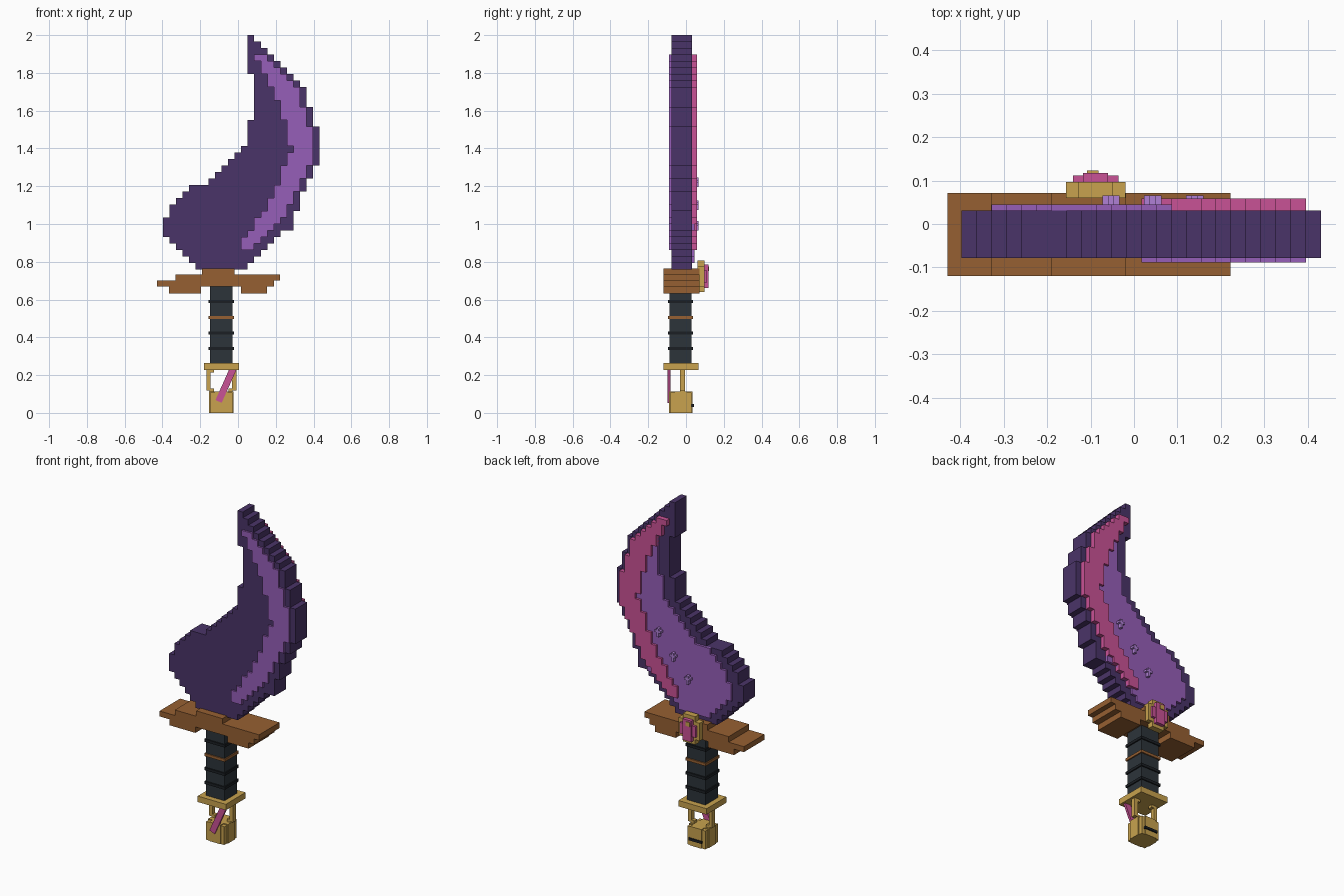
import bpy, bmesh
from mathutils import Vector, Matrix

if "Cube" in bpy.data.objects:
    bpy.data.objects.remove(bpy.data.objects["Cube"], do_unlink=True)


def material(name, r, g, b):
    """Flat material from display colour values."""
    rgba = [(c / 255 / 12.92 if c < 11 else ((c / 255 + 0.055) / 1.055) ** 2.4) for c in (r, g, b)] + [1]
    m = bpy.data.materials.new(name)
    m.use_nodes = True
    m.diffuse_color = rgba
    m.node_tree.nodes["Principled BSDF"].inputs["Base Color"].default_value = rgba
    return m


dark_purple = material("dark purple", 74, 52, 104)
purple = material("purple", 150, 94, 184)
lavender = material("lavender", 176, 128, 214)
pink = material("pink", 201, 82, 150)
brown = material("brown", 150, 96, 50)
gold = material("gold", 200, 162, 78)
slate = material("slate", 44, 52, 58)
black = material("black", 27, 31, 36)


def finish(name, bm, mat):
    bmesh.ops.recalc_face_normals(bm, faces=bm.faces)
    mesh = bpy.data.meshes.new(name)
    bm.to_mesh(mesh)
    bm.free()
    mesh.materials.append(mat)
    obj = bpy.data.objects.new(name, mesh)
    bpy.context.collection.objects.link(obj)
    return obj


def boxes(name, mat, *spans):
    """One object from boxes, each given as (x span, y span, z span)."""
    bm = bmesh.new()
    for span in spans:
        mid = Vector([(a + b) / 2 for a, b in span])
        size = Vector([b - a for a, b in span])
        bmesh.ops.create_cube(bm, size=1, matrix=Matrix.Translation(mid) @ Matrix.Diagonal(size.to_4d()))
    return finish(name, bm, mat)


def extrude_y(bm, y0, y1):
    grown = bmesh.ops.extrude_face_region(bm, geom=bm.faces[:])["geom"]
    verts = [v for v in grown if isinstance(v, bmesh.types.BMVert)]
    bmesh.ops.translate(bm, verts=verts, vec=(0, y1 - y0, 0))


CELL, LEFT_X, TOP_Z = 0.0345, -0.397, 2.0


def cell_slab(name, mat, first_row, left, right, y0, y1):
    """Pixel-stepped slab: each row fills the columns from left to right."""
    bm = bmesh.new()
    for row, (start, end) in enumerate(zip(left, right), first_row):
        for col in range(start, end):
            corners = ((col, row), (col + 1, row), (col + 1, row + 1), (col, row + 1))
            bm.faces.new([bm.verts.new((LEFT_X + c * CELL, y0, TOP_Z - r * CELL)) for c, r in corners])
    bmesh.ops.remove_doubles(bm, verts=bm.verts, dist=CELL / 10)
    extrude_y(bm, y0, y1)
    return finish(name, bm, mat)


# Blade: row by row from the tip down, runs are [column] * rows
blade_left = ([13] * 6 + [14] * 7 + [13] * 4 + [12, 11, 10, 9, 8, 7, 4, 3, 2]
              + [1] * 2 + [0] * 3 + [1, 2, 3, 4, 5])
blade_right = (list(range(14, 22)) + [22] * 3 + [23] * 3 + [24] * 6 + [23] * 2 + [22] * 2
               + [21] * 3 + [20] * 3 + [18, 17, 16, 15, 14, 13])
cell_slab("blade", dark_purple, 0, blade_left, blade_right, -0.078, 0.031)

# Curved streak near the cutting edge, on both faces
streak_left = ([14, 15, 15, 16, 16, 17, 17] + [18] * 3 + [19] * 4 + [20, 19, 19]
               + [18] * 3 + [17] * 2 + [16] * 2 + [15, 14, 14, 13, 12, 12])
streak_right = ([16, 17, 18, 19, 20] + [21] * 3 + [22] * 3 + [23] * 6 + [22] * 2 + [21] * 2
                + [20] * 2 + [19] * 2 + [18, 17, 16, 15, 14])
cell_slab("front_streak", purple, 3, streak_left, streak_right, -0.089, -0.076)
cell_slab("back_streak", pink, 3, streak_left, streak_right, 0.03, 0.059)

# Back panel: the blade shape set in by two cells
cell_slab("back_panel", purple, 5, [c + 2 for c in blade_left[5:35]],
          [c - 2 for c in blade_right[5:35]], 0.03, 0.045)

# Small star studs on the back panel
for i, (x, z) in enumerate([(0.14, 1.22), (0.043, 1.1), (-0.053, 0.99)]):
    boxes(f"stud_{i}", lavender,
          ((x - 0.02, x + 0.02), (0.04, 0.066), (z, z + 0.013)),
          ((x - 0.007, x + 0.007), (0.04, 0.066), (z - 0.025, z + 0.025)))

# Guard: stepped outline, extruded front to back
outline = [(-0.43, 0.668), (-0.365, 0.668), (-0.365, 0.633), (-0.195, 0.633), (-0.195, 0.668),
           (0.016, 0.668), (0.016, 0.633), (0.153, 0.633), (0.153, 0.668), (0.19, 0.668),
           (0.19, 0.7), (0.222, 0.7), (0.222, 0.733), (-0.018, 0.733), (-0.018, 0.765),
           (-0.19, 0.765), (-0.19, 0.733), (-0.33, 0.733), (-0.33, 0.7), (-0.43, 0.7)]
guard = bmesh.new()
guard.faces.new([guard.verts.new((x, -0.12, z)) for x, z in outline])
extrude_y(guard, -0.12, 0.072)
finish("guard", guard, brown)

# Grip with raised bands
grip_x, grip_y = (-0.148, -0.028), (-0.087, 0.03)


def widen(span, by):
    return (span[0] - by, span[1] + by)


boxes("grip", slate, (grip_x, grip_y, (0.25, 0.68)))
for z, mat in ((0.59, black), (0.505, brown), (0.422, black), (0.34, black)):
    boxes("grip_band", mat, (widen(grip_x, 0.007), widen(grip_y, 0.007), (z - 0.008, z + 0.008)))

# Pommel: collar, two prongs with feet, and end block
boxes("collar", gold, ((-0.18, 0.004), (-0.12, 0.065), (0.228, 0.263)))
prong_y = (-0.032, -0.005)
boxes("prongs", gold,
      ((-0.167, -0.146), prong_y, (0.118, 0.23)), ((-0.032, -0.009), prong_y, (0.118, 0.23)),
      ((-0.15, -0.128), prong_y, (0.213, 0.23)), ((-0.05, -0.03), prong_y, (0.213, 0.23)),
      ((-0.15, -0.128), prong_y, (0.108, 0.13)), ((-0.05, -0.03), prong_y, (0.108, 0.13)))
boxes("pommel_block", gold,
      ((-0.153, -0.024), (-0.06, 0.005), (0, 0.113)),
      ((-0.125, -0.052), (-0.09, 0.035), (0, 0.113)),
      ((-0.148, -0.03), (-0.086, 0.03), (0, 0.108)))
boxes("pommel_strap", black, ((-0.13, -0.045), (0.03, 0.042), (0.032, 0.046)))

# Slanted ribbon on the front of the pommel
ribbon = boxes("ribbon", pink, ((-0.018, 0.018), (-0.007, 0.007), (-0.1, 0.1)))
ribbon.location = (-0.062, -0.09, 0.152)
ribbon.rotation_euler = (0, 0.42, 0)

# Gem in a stepped setting on the back of the guard
boxes("gem_setting", gold,
      ((-0.157, -0.02), (0.06, 0.097), (0.67, 0.775)),
      ((-0.128, -0.048), (0.06, 0.097), (0.64, 0.806)))
boxes("gem", pink,
      ((-0.14, -0.036), (0.09, 0.112), (0.69, 0.755)),
      ((-0.117, -0.06), (0.09, 0.118), (0.66, 0.785)))
boxes("gem_pin", gold, ((-0.108, -0.082), (0.11, 0.123), (0.75, 0.775)))
